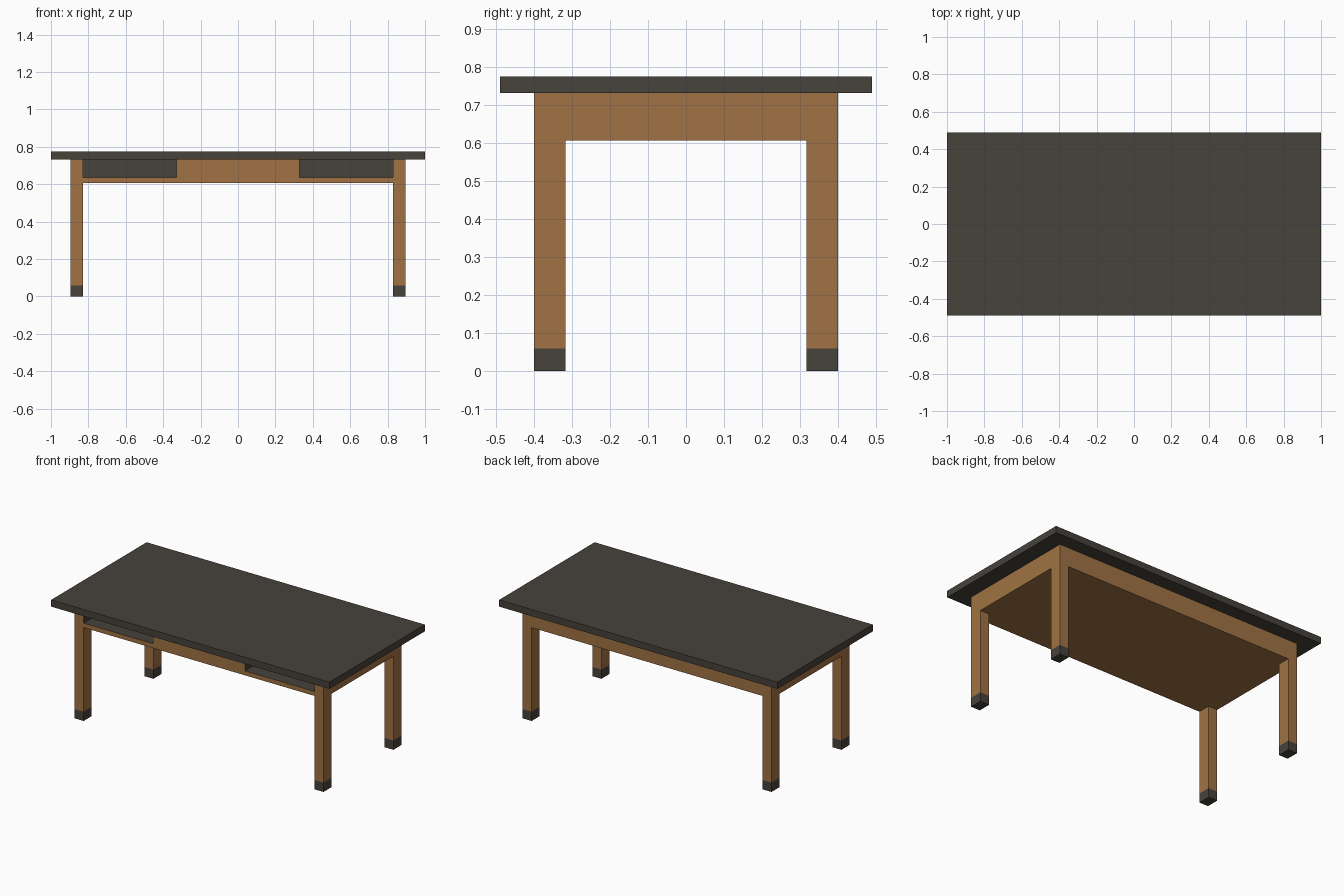
import bpy, bmesh
from mathutils import Vector

if "Cube" in bpy.data.objects:
    bpy.data.objects.remove(bpy.data.objects["Cube"])


def material(name, rgb):
    m = bpy.data.materials.new(name)
    m.diffuse_color = (*rgb, 1)
    m.use_nodes = True
    m.node_tree.nodes["Principled BSDF"].inputs["Base Color"].default_value = m.diffuse_color
    return m


wood = material("warm wood", (0.352, 0.171, 0.056))
dark = material("dark charcoal", (0.063, 0.054, 0.044))


def box(name, lo, hi, mat):
    """Axis-aligned box between two corners."""
    lo, hi = Vector(lo), Vector(hi)
    bm = bmesh.new()
    bmesh.ops.create_cube(bm, size=1)
    for v in bm.verts:
        v.co = Vector(a * b for a, b in zip(v.co, hi - lo)) + (lo + hi) / 2
    me = bpy.data.meshes.new(name)
    bm.to_mesh(me)
    bm.free()
    me.materials.append(mat)
    ob = bpy.data.objects.new(name, me)
    bpy.context.collection.objects.link(ob)
    return ob


X, Y = 0.895, 0.40            # outer frame half sizes
LEG_X, LEG_Y = 0.83, 0.317    # inner leg faces
TOP, BOTTOM, FOOT = 0.732, 0.607, 0.06

# Table top
box("table_top", (-1, -0.49, TOP), (1, 0.49, 0.776), dark)

# Frame under the top, with two open book shelves in the front
frame = box("frame", (-X, -Y, BOTTOM), (X, Y, TOP), wood)
frame.data.materials.append(dark)
for side, x0, x1 in (("left", -LEG_X, -0.33), ("right", 0.33, LEG_X)):
    cutter = box(side + "_shelf_cutter", (x0, -0.5, 0.636), (x1, 0.25, 0.8), dark)
    cutter.hide_render = True
    mod = frame.modifiers.new(side + "_shelf", 'BOOLEAN')
    mod.operation = 'DIFFERENCE'
    mod.solver = 'EXACT'
    mod.object = cutter
    bpy.context.view_layer.objects.active = frame
    bpy.ops.object.modifier_apply(modifier=mod.name)
    bpy.data.objects.remove(cutter)

# Shelf linings are dark: every face set in from the frame's outer planes
for p in frame.data.polygons:
    c, n = p.center, p.normal
    outer = (abs(abs(c.x) - X) < 1e-3 or abs(abs(c.y) - Y) < 1e-3
             or abs(c.z - BOTTOM) < 1e-3 or abs(c.z - TOP) < 1e-3)
    p.material_index = 0 if outer else 1

# Legs with dark feet
for sx, xn in ((-1, "left"), (1, "right")):
    for sy, yn in ((-1, "front"), (1, "back")):
        xs = sorted((sx * LEG_X, sx * X))
        ys = sorted((sy * LEG_Y, sy * Y))
        box(f"{yn}_{xn}_leg", (xs[0], ys[0], FOOT), (xs[1], ys[1], BOTTOM), wood)
        box(f"{yn}_{xn}_foot", (xs[0], ys[0], 0), (xs[1], ys[1], FOOT), dark)
